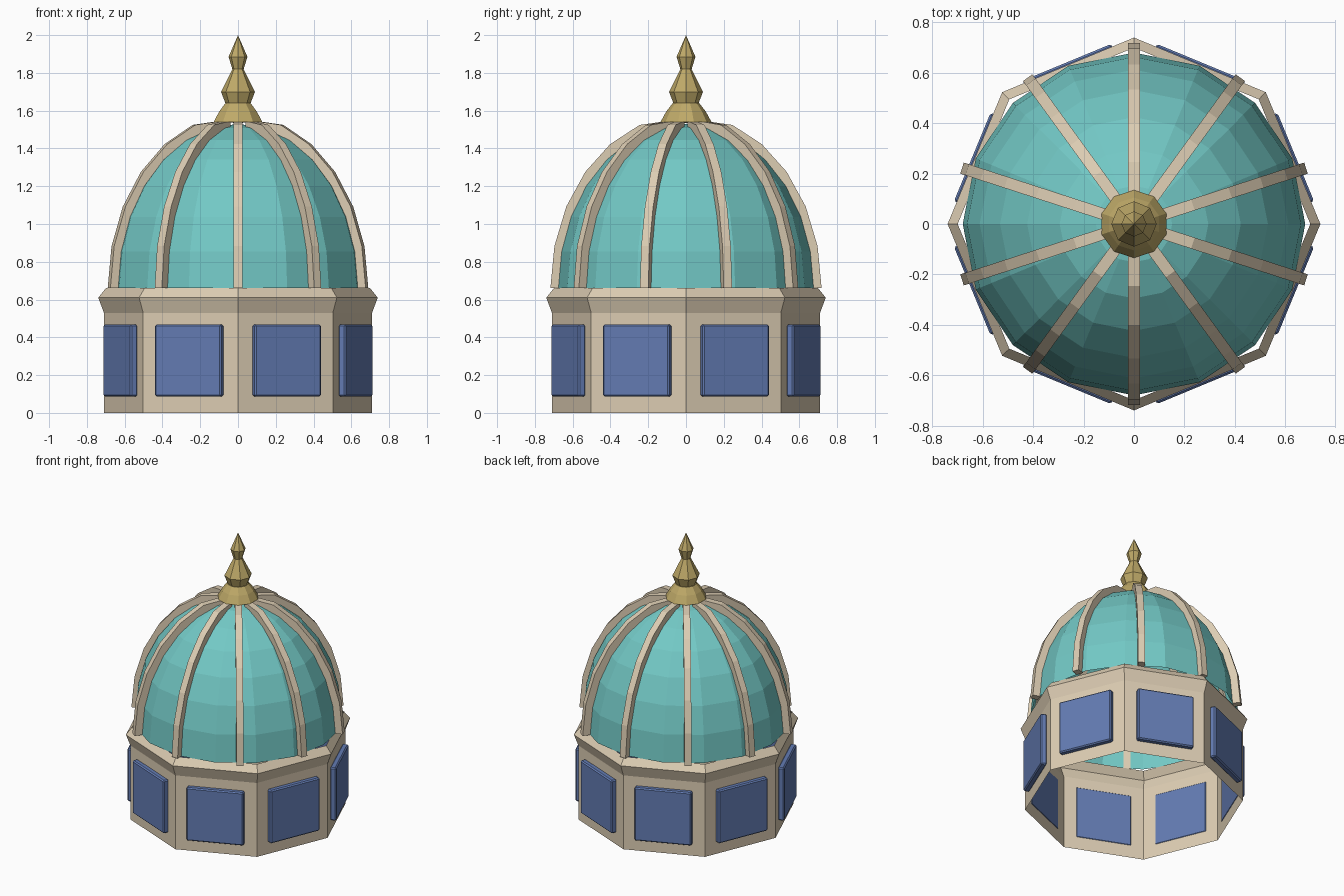
import bpy, bmesh
from math import sin, cos, pi, radians
from mathutils import Matrix

cube = bpy.data.objects.get("Cube")
if cube:
    bpy.data.objects.remove(cube)


def material(name, rgb):
    m = bpy.data.materials.new(name)
    m.use_nodes = True
    m.diffuse_color = (*rgb, 1)
    m.node_tree.nodes["Principled BSDF"].inputs["Base Color"].default_value = (*rgb, 1)
    return m


STONE = material("warm stone", (0.72, 0.61, 0.45))
TEAL = material("teal copper", (0.17, 0.58, 0.56))
BLUE = material("blue glass", (0.125, 0.2, 0.45))
GOLD = material("old gold", (0.52, 0.40, 0.14))


def finish(name, bm, mat):
    me = bpy.data.meshes.new(name)
    bm.to_mesh(me)
    bm.free()
    me.materials.append(mat)
    ob = bpy.data.objects.new(name, me)
    bpy.context.collection.objects.link(ob)
    return ob


def lathe(name, profile, sides, mat):
    """Revolve (radius, height) points from bottom to top, one vertex on +y."""
    bm = bmesh.new()
    rings = []
    for r, z in profile:
        if r == 0:
            rings.append([bm.verts.new((0, 0, z))] * sides)
        else:
            rings.append([bm.verts.new((r * cos(a), r * sin(a), z))
                          for a in (pi / 2 + 2 * pi * i / sides for i in range(sides))])
    for low, high in zip(rings, rings[1:]):
        for i in range(sides):
            j = (i + 1) % sides
            quad = [low[i], low[j], high[j], high[i]]
            bm.faces.new(list(dict.fromkeys(quad)))
    return finish(name, bm, mat)


# Octagonal drum with its flared cornice, open below
lathe("drum", [(0.71, 0), (0.71, 0.53), (0.74, 0.61), (0.70, 0.66)], 8, STONE)

# Raised window panels, one on each drum face
for i in range(8):
    bm = bmesh.new()
    bmesh.ops.create_cube(bm, size=1, matrix=Matrix.Diagonal((0.042, 0.38, 0.38, 1)))
    bmesh.ops.bevel(bm, geom=bm.edges[:], offset=0.008, segments=1, affect='EDGES')
    bm.transform(Matrix.Rotation((i + 0.5) * pi / 4, 4, 'Z')
                 @ Matrix.Translation((0.674, 0, 0.277)))
    finish(f"window_panel_{i + 1}", bm, BLUE)

# Dome shell
steps = 7
dome = [(0.68 * cos(pi / 2 * k / steps), 0.66 + 0.87 * sin(pi / 2 * k / steps))
        for k in range(steps)]
lathe("dome", dome + [(0, 1.53)], 16, TEAL)

# Ribs: a curved strip swept to a constant width
angles = [radians(14 * k) for k in range(6)]
outer = [(0.718 * cos(a), 0.66 + 0.92 * sin(a)) for a in angles] + [(0.10, 1.545)]
inner = [(0.665 * cos(a), 0.66 + 0.86 * sin(a)) for a in angles] + [(0.10, 1.505)]
for i in range(10):
    bm = bmesh.new()
    sections = []
    for (ro, zo), (ri, zi) in zip(outer, inner):
        sections.append([bm.verts.new((r, w, z)) for r, w, z in (
            (ro, -0.023, zo), (ro, 0.023, zo), (ri, 0.023, zi), (ri, -0.023, zi))])
    for a, b in zip(sections, sections[1:]):
        for k in range(4):
            n = (k + 1) % 4
            bm.faces.new((a[k], a[n], b[n], b[k]))
    bm.faces.new(sections[0])
    bm.faces.new(sections[-1])
    bmesh.ops.recalc_face_normals(bm, faces=bm.faces[:])
    bm.transform(Matrix.Rotation(pi / 2 + i * pi / 5, 4, 'Z'))
    finish(f"rib_{i + 1}", bm, STONE)

# Finial: ten-sided foot with a stacked spire above
lathe("finial_foot", [(0, 1.535), (0.135, 1.54), (0.105, 1.595), (0.07, 1.64), (0, 1.64)],
      10, GOLD)
lathe("finial_spire", [(0.065, 1.635), (0.09, 1.70), (0.03, 1.82), (0.05, 1.885), (0, 2.0)],
      8, GOLD)
